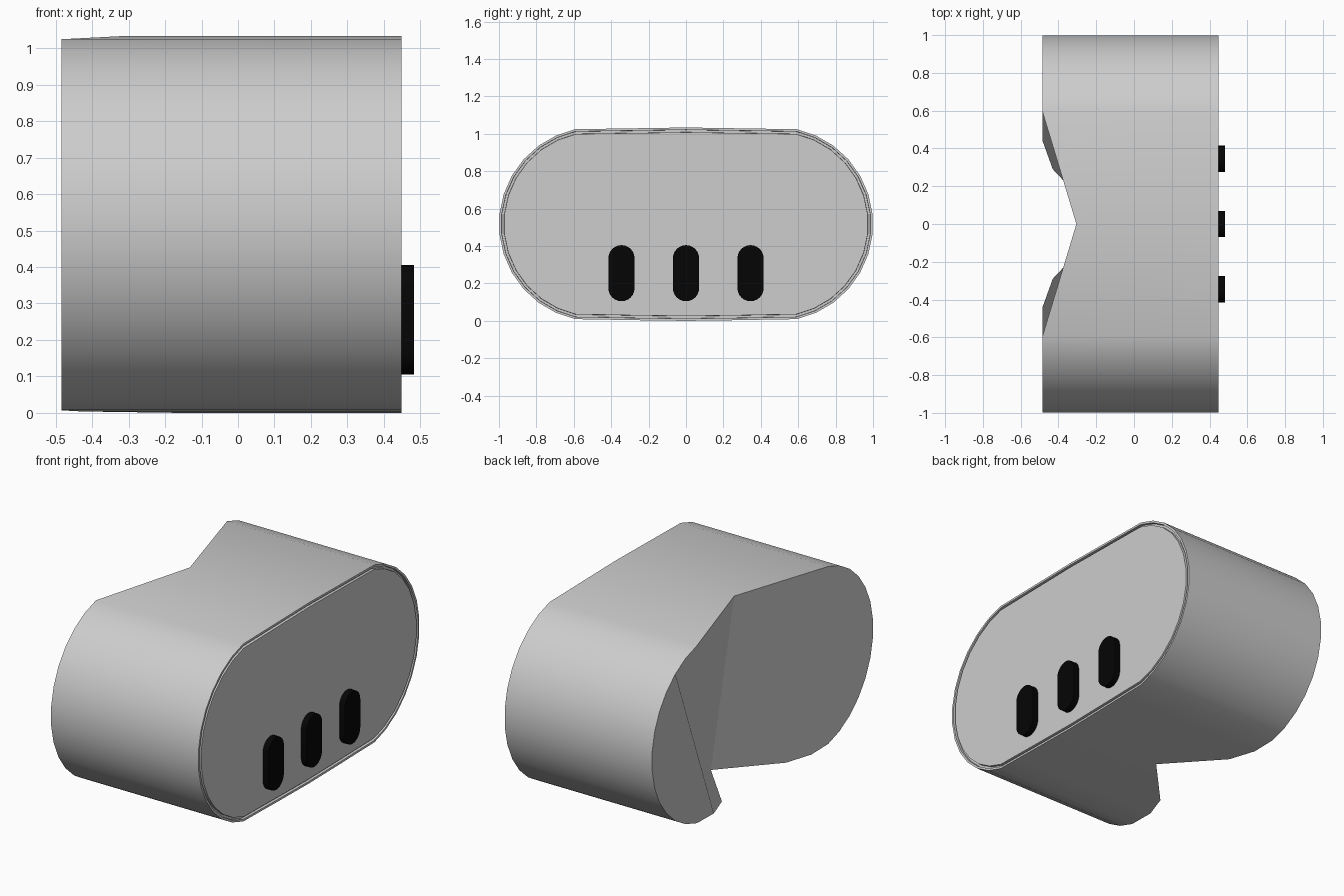
import bpy, bmesh
from math import sin, cos, radians

if "Cube" in bpy.data.objects:
    bpy.data.objects.remove(bpy.data.objects["Cube"])


def material(name, value):
    mat = bpy.data.materials.new(name)
    mat.use_nodes = True
    colour = (value, value, value, 1)
    mat.diffuse_color = colour
    mat.node_tree.nodes["Principled BSDF"].inputs["Base Color"].default_value = colour
    return mat


def finish(bm, name, mat, angle):
    """Turn a bmesh into an object, smooth but with sharp edges kept."""
    mesh = bpy.data.meshes.new(name)
    bm.to_mesh(mesh)
    bm.free()
    mesh.materials.append(mat)
    obj = bpy.data.objects.new(name, mesh)
    bpy.context.collection.objects.link(obj)
    bpy.ops.object.select_all(action="DESELECT")
    obj.select_set(True)
    bpy.context.view_layer.objects.active = obj
    bpy.ops.object.shade_smooth_by_angle(angle=radians(angle))


def tube(bm, start, end):
    """Join two rings of points with a band of quads; return both rings."""
    a, b = [[bm.verts.new(p) for p in ring] for ring in (start, end)]
    for i in range(len(a)):
        j = (i + 1) % len(a)
        bm.faces.new((a[i], b[i], b[j], a[j]))
    return a, b


grey = material("light_grey", 0.61)
black = material("black", 0.0015)

# Body section: rounded oval, barely crowned at top and bottom.
# Each point carries its own x at the notched end.
END, PANEL, MID = -0.484, 0.448, 0.517
half = [(END, 0.485 + 0.515 * cos(radians(a)), MID + 0.519 * sin(radians(a)))
        for a in range(78, -79, -12)]
half += [(END, 0.44, 0.007), (-0.43, 0.29, 0.004)]
apex_top, apex_low = (-0.305, 0, 2 * MID), (-0.157, 0, 0)
ring = [apex_top] + half + [apex_low] + [(x, -y, z) for x, y, z in reversed(half)]

bm = bmesh.new()
notched, flat = tube(bm, ring, [(PANEL, y, z) for x, y, z in ring])

# Notched end: two halves meeting in a sloping crease
k = len(half) + 1
bm.faces.new(notched[:k + 1])
bm.faces.new([notched[0]] + notched[k:])

# Flat end: thin rim and narrow groove around a flush panel
cap = bm.faces.new(list(reversed(flat)))
bm.normal_update()
for thickness, depth in ((0.012, 0), (0.001, -0.015), (0.012, 0), (0.001, 0.015)):
    bmesh.ops.inset_region(bm, faces=[cap], thickness=thickness, depth=depth)
finish(bm, "body", grey, 20)

# Three capsule-shaped buttons on the end panel
R, LOW, HIGH = 0.07, 0.175, 0.335
arc = [radians(a) for a in range(0, 181, 15)]
for name, y0 in (("front_button", -0.345), ("middle_button", 0), ("back_button", 0.345)):
    pill = ([(y0 + R * cos(a), HIGH + R * sin(a)) for a in arc]
            + [(y0 - R * cos(a), LOW - R * sin(a)) for a in arc])
    bm = bmesh.new()
    back, front = tube(bm, [(PANEL - 0.02, y, z) for y, z in pill],
                       [(0.483, y, z) for y, z in pill])
    bm.faces.new(back)
    bm.faces.new(front)
    bmesh.ops.recalc_face_normals(bm, faces=bm.faces)
    finish(bm, name, black, 30)
